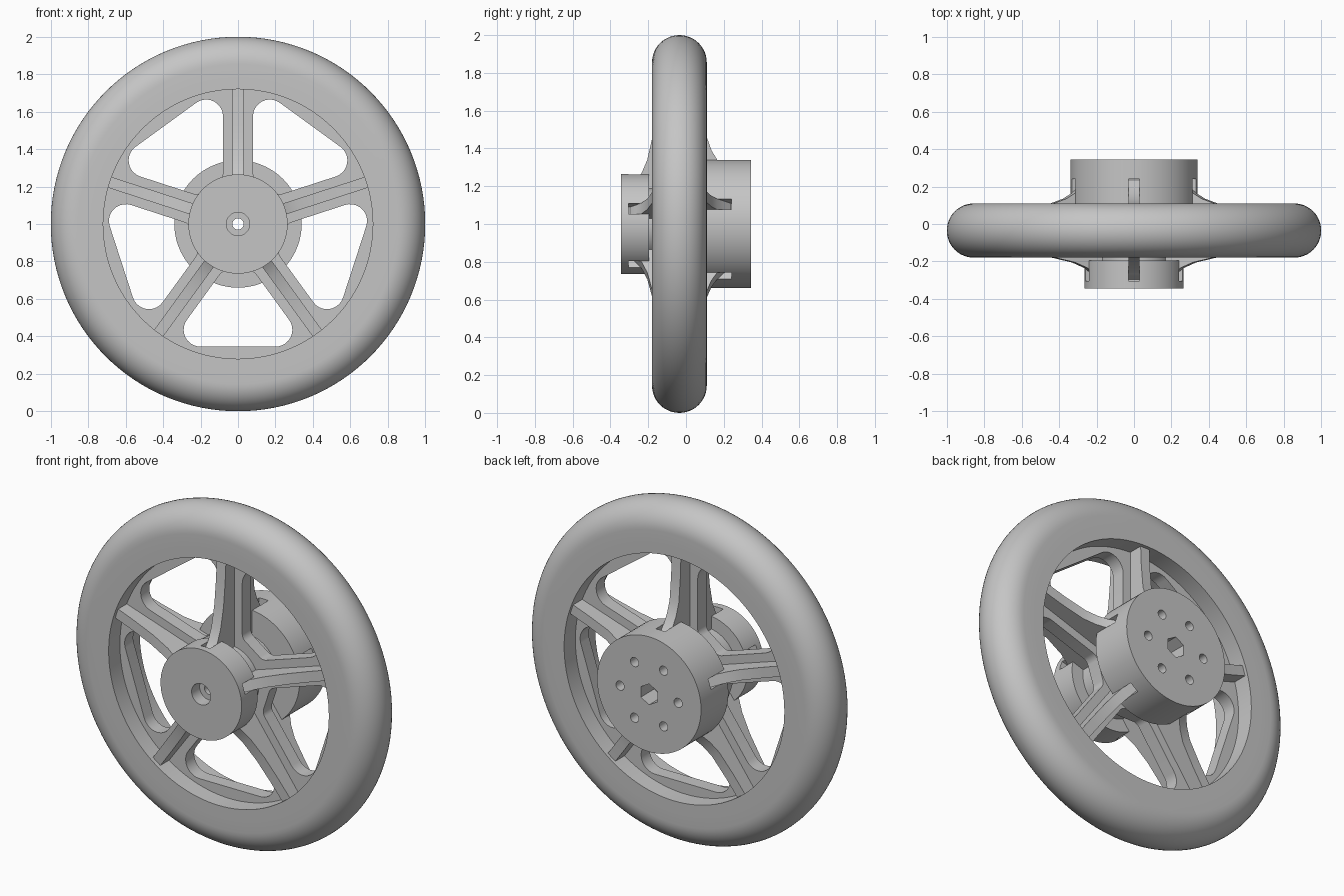
import bpy, bmesh
from math import sin, cos, pi, tau, tan, radians
from mathutils import Matrix, Vector

cube = bpy.data.objects.get("Cube")
if cube:
    bpy.data.objects.remove(cube, do_unlink=True)

grey = bpy.data.materials.new("plain grey")
grey.use_nodes = True
GREY = (0.56, 0.56, 0.56, 1)
grey.diffuse_color = GREY
grey.node_tree.nodes["Principled BSDF"].inputs["Base Color"].default_value = GREY

AXLE = Vector((0, 0, 1))
MID = -0.035          # centre plane of the tyre and web
RIB_WIDTH = 0.06
SPOKE_ANGLES = [radians(90 + 72 * k) for k in range(5)]


def shade(ob):
    """Smooth the curved faces and keep the creases sharp."""
    bpy.ops.object.select_all(action='DESELECT')
    ob.select_set(True)
    bpy.context.view_layer.objects.active = ob
    bpy.ops.object.shade_smooth_by_angle(angle=radians(30))


def add_object(name, mesh):
    """Link a mesh as an object on the axle, with material and shading."""
    ob = bpy.data.objects.new(name, mesh)
    ob.location = AXLE
    bpy.context.collection.objects.link(ob)
    mesh.materials.clear()
    mesh.materials.append(grey)
    shade(ob)
    return ob


def finish(name, bm):
    bmesh.ops.recalc_face_normals(bm, faces=bm.faces)
    mesh = bpy.data.meshes.new(name)
    bm.to_mesh(mesh)
    bm.free()
    return add_object(name, mesh)


def lathe(name, profile, steps=128):
    """Spin a closed (radius, y) profile about the axle."""
    bm = bmesh.new()
    verts = [bm.verts.new((r, y, 0)) for r, y in profile]
    edges = [bm.edges.new((v, verts[i - 1])) for i, v in enumerate(verts)]
    bmesh.ops.spin(bm, geom=verts + edges, axis=(0, 1, 0), cent=(0, 0, 0),
                   angle=tau, steps=steps, use_merge=True)
    bmesh.ops.remove_doubles(bm, verts=bm.verts, dist=0.0001)
    return finish(name, bm)


def around(angle):
    """Turn +x to the given angle in the wheel plane."""
    return Matrix.Rotation(-angle, 4, 'Y')


def add_box(bm, r0, r1, y0, y1, angle):
    m = (around(angle) @ Matrix.Translation(((r0 + r1) / 2, (y0 + y1) / 2, 0))
         @ Matrix.Diagonal((r1 - r0, y1 - y0, RIB_WIDTH, 1)))
    bmesh.ops.create_cube(bm, size=1, matrix=m)


def add_pin(bm, sides, radius, r, y0, y1, angle):
    m = (around(angle) @ Matrix.Translation((r, (y0 + y1) / 2, 0))
         @ Matrix.Rotation(pi / 2, 4, 'X'))
    bmesh.ops.create_cone(bm, cap_ends=True, segments=sides, radius1=radius,
                          radius2=radius, depth=y1 - y0, matrix=m)


def cut(ob, bm):
    """Subtract the cutter solids from an object."""
    cutter = finish("cutter", bm)
    cutter.hide_render = True
    mod = ob.modifiers.new("cut", 'BOOLEAN')
    mod.operation, mod.solver, mod.object = 'DIFFERENCE', 'EXACT', cutter
    bpy.context.view_layer.objects.active = ob
    bpy.ops.object.modifier_apply(modifier=mod.name)
    bpy.data.objects.remove(cutter, do_unlink=True)
    shade(ob)


def rounded(corners, radii, steps=10):
    """Round the corners of a polygon."""
    out = []
    for i, (p, radius) in enumerate(zip(corners, radii)):
        a = (corners[i - 1] - p).normalized()
        b = (corners[(i + 1) % len(corners)] - p).normalized()
        half = a.angle(b) / 2
        centre = p + (a + b).normalized() * radius / sin(half)
        reach = radius / tan(half)
        start = (p + a * reach - centre).normalized()
        end = (p + b * reach - centre).normalized()
        out += [centre + start.slerp(end, k / steps) * radius
                for k in range(steps + 1)]
    return out


def circle(radius, n):
    return [Vector((radius * cos(tau * k / n), radius * sin(tau * k / n), 0))
            for k in range(n)]


# Tyre: flat sides with a half-round tread
HALF = 0.145
tread = [(0.855 + HALF * sin(pi * k / 24), MID - HALF * cos(pi * k / 24))
         for k in range(25)]
lathe("tyre", [(0.78, MID - HALF)] + tread + [(0.78, MID + HALF)])

# Rim band inside the tyre
lathe("rim", [(0.72, MID - HALF), (0.78, MID - HALF),
              (0.78, MID + HALF), (0.72, MID + HALF)])

# Web disc with five rounded windows between the spokes
OUTER, INNER, ARM = 0.655, 0.25, 0.08


def side_point(u, sign):
    """Window corner at distance u, beside the neighbouring spoke arm."""
    h = pi / 5
    t = (u - ARM * sin(h)) / cos(h)
    return Vector((u, sign * (t * sin(h) - ARM * cos(h)), 0))


window = rounded([side_point(OUTER, -1), side_point(OUTER, 1),
                  side_point(INNER, 1), side_point(INNER, -1)],
                 [0.09, 0.09, 0.05, 0.05])
outlines = [circle(0.73, 128), circle(0.1, 32)]
for a in SPOKE_ANGLES:
    turn = Matrix.Rotation(a + pi, 3, 'Z')
    outlines.append([turn @ p for p in window])
curve = bpy.data.curves.new("web_outline", 'CURVE')
curve.dimensions, curve.fill_mode, curve.extrude = '2D', 'BOTH', 0.04
for pts in outlines:
    spline = curve.splines.new('POLY')
    spline.points.add(len(pts) - 1)
    for point, p in zip(spline.points, pts):
        point.co = (p.x, p.y, 0, 1)
    spline.use_cyclic_u = True
outline = bpy.data.objects.new("web_outline", curve)
bpy.context.collection.objects.link(outline)
bpy.context.view_layer.update()
web_mesh = bpy.data.meshes.new_from_object(
    outline.evaluated_get(bpy.context.evaluated_depsgraph_get()))
bpy.data.objects.remove(outline, do_unlink=True)
web_mesh.transform(Matrix.Translation((0, MID, 0)) @ Matrix.Rotation(pi / 2, 4, 'X'))
web = bmesh.new()
web.from_mesh(web_mesh)
bmesh.ops.remove_doubles(web, verts=web.verts, dist=0.0001)
finish("spoke_web", web)
bpy.data.meshes.remove(web_mesh)

# Front hub with neck, counterbore and rib slots
front_hub = lathe("front_hub", [
    (0.062, -0.345), (0.265, -0.345), (0.265, -0.195), (0.19, -0.195),
    (0.19, 0.1), (0.03, 0.1), (0.03, -0.27), (0.062, -0.27)], 96)
slots = bmesh.new()
for a in SPOKE_ANGLES:
    add_box(slots, 0.195, 0.4, -0.305, -0.15, a)
cut(front_hub, slots)

# Back hub with rib slots, bolt holes and hexagonal socket
back_hub = lathe("back_hub", [(0.03, 0.09), (0.34, 0.09),
                              (0.34, 0.345), (0.03, 0.345)], 96)
cuts = bmesh.new()
for a in SPOKE_ANGLES:
    add_box(cuts, 0.26, 0.5, 0.05, 0.24, a)
for k in range(6):
    add_pin(cuts, 20, 0.027, 0.19, 0.2, 0.4, k * pi / 3)
add_pin(cuts, 6, 0.062, 0, 0.22, 0.4, 0)
cut(back_hub, cuts)

# Curved ribs running from the hubs to the rim
RIB = [(0.18, -0.305), (0.2, -0.295), (0.23, -0.265), (0.27, -0.235),
       (0.34, -0.205), (0.46, -0.178), (0.6, -0.163), (0.73, -0.155),
       (0.73, 0.09), (0.6, 0.096), (0.46, 0.11), (0.39, 0.135),
       (0.34, 0.165), (0.3, 0.2), (0.265, 0.235), (0.25, 0.235),
       (0.25, 0.1), (0.18, 0.1)]
for i, a in enumerate(SPOKE_ANGLES):
    bm = bmesh.new()
    face = bm.faces.new([bm.verts.new((r, y, -RIB_WIDTH / 2)) for r, y in RIB])
    grown = bmesh.ops.extrude_face_region(bm, geom=[face])["geom"]
    bmesh.ops.translate(bm, vec=(0, 0, RIB_WIDTH),
                        verts=[g for g in grown if isinstance(g, bmesh.types.BMVert)])
    bm.transform(around(a))
    finish(f"spoke_rib_{i + 1}", bm)
